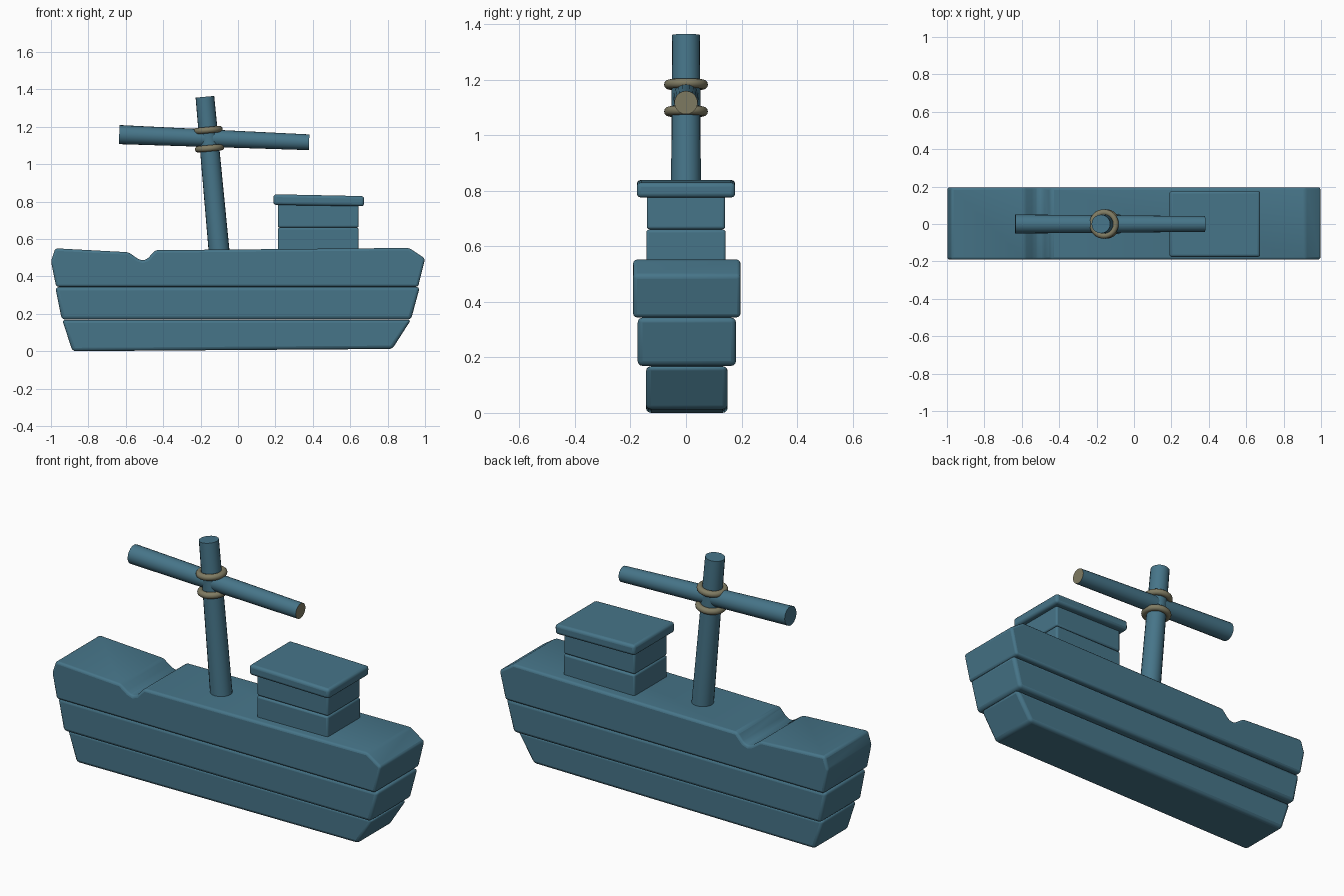
import bpy, math
from mathutils import Vector

if "Cube" in bpy.data.objects:
    bpy.data.objects.remove(bpy.data.objects["Cube"])


def material(name, rgb):
    m = bpy.data.materials.new(name)
    m.diffuse_color = (*rgb, 1)
    m.use_nodes = True
    m.node_tree.nodes["Principled BSDF"].inputs["Base Color"].default_value = m.diffuse_color
    return m


BLUE = material("slate_blue", (0.062, 0.178, 0.25))
TAN = material("olive_tan", (0.215, 0.2, 0.125))


def smooth(ob, angle=35):
    bpy.ops.object.select_all(action='DESELECT')
    bpy.context.view_layer.objects.active = ob
    ob.select_set(True)
    bpy.ops.object.shade_smooth_by_angle(angle=math.radians(angle))


def slab(name, profile, half, bevel, y=0.003):
    """Side profile (x, z) extruded across the beam, with rounded edges."""
    n = len(profile)
    verts = [(x, y + s * half, z) for s in (-1, 1) for x, z in profile]
    faces = [tuple(range(n)), tuple(range(2 * n - 1, n - 1, -1))]
    faces += [(i, i + n, (i + 1) % n + n, (i + 1) % n) for i in range(n)]
    me = bpy.data.meshes.new(name)
    me.from_pydata(verts, [], faces)
    ob = bpy.data.objects.new(name, me)
    bpy.context.collection.objects.link(ob)
    me.materials.append(BLUE)
    b = ob.modifiers.new("round", 'BEVEL')
    b.width, b.segments = bevel, 3
    b.limit_method, b.angle_limit = 'ANGLE', math.radians(18)
    # outward normals
    bpy.context.view_layer.objects.active = ob
    bpy.ops.object.mode_set(mode='EDIT')
    bpy.ops.mesh.select_all(action='SELECT')
    bpy.ops.mesh.normals_make_consistent(inside=False)
    bpy.ops.object.mode_set(mode='OBJECT')
    smooth(ob)
    return ob


def pole(name, a, b, r1, r2):
    a, b = Vector(a), Vector(b)
    bpy.ops.mesh.primitive_cone_add(vertices=20, radius1=r1, radius2=r2,
                                    depth=(b - a).length, location=(a + b) / 2)
    ob = bpy.context.object
    ob.name = name
    ob.rotation_euler = (b - a).to_track_quat('Z', 'Y').to_euler()
    ob.data.materials.append(BLUE)
    smooth(ob)
    return ob


# hull planks
slab("lower_hull", [(-0.885, 0.0), (0.825, 0.012), (0.925, 0.168), (-0.94, 0.168)], 0.147, 0.018)
slab("middle_hull", [(-0.942, 0.169), (0.925, 0.169), (0.972, 0.343), (-0.977, 0.343)], 0.177, 0.018)
slab("upper_hull", [(-0.972, 0.344), (0.963, 0.344), (1.0, 0.495), (0.915, 0.552),
                    (-0.442, 0.54), (-0.485, 0.493), (-0.51, 0.485), (-0.535, 0.493),
                    (-0.585, 0.529), (-0.977, 0.55), (-1.0, 0.48)], 0.193, 0.018)

# cabin
slab("cabin_base", [(0.213, 0.5), (0.645, 0.5), (0.645, 0.66), (0.213, 0.66)], 0.143, 0.01, 0)
slab("cabin_top", [(0.213, 0.661), (0.645, 0.661), (0.645, 0.79), (0.213, 0.79)], 0.141, 0.01, 0)
slab("cabin_roof", [(0.189, 0.782), (0.674, 0.775), (0.675, 0.829), (0.19, 0.839)], 0.177, 0.015, 0)

# mast and crossing yard
foot, tip = (-0.098, 0, 0.5), (-0.177, 0, 1.36)
pole("mast", foot, tip, 0.056, 0.05)
yard = pole("yard", (-0.635, 0, 1.158), (0.38, 0, 1.117), 0.051, 0.042)

# tan end grain on the aft end of the yard
yard.data.materials.append(TAN)
for p in yard.data.polygons:
    if p.normal.z > 0.9:
        p.material_index = 1

# rope lashings around the mast, above and below the yard
axis = Vector(tip) - Vector(foot)
for i, z in enumerate((1.085, 1.182)):
    bpy.ops.mesh.primitive_torus_add(major_radius=0.062, minor_radius=0.017,
                                     major_segments=32, minor_segments=12,
                                     location=Vector(foot) + axis * (z - 0.5) / 0.86)
    ring = bpy.context.object
    ring.name = ("lower_rope_ring", "upper_rope_ring")[i]
    ring.rotation_euler = axis.to_track_quat('Z', 'Y').to_euler()
    ring.data.materials.append(TAN)
    smooth(ring, 60)
